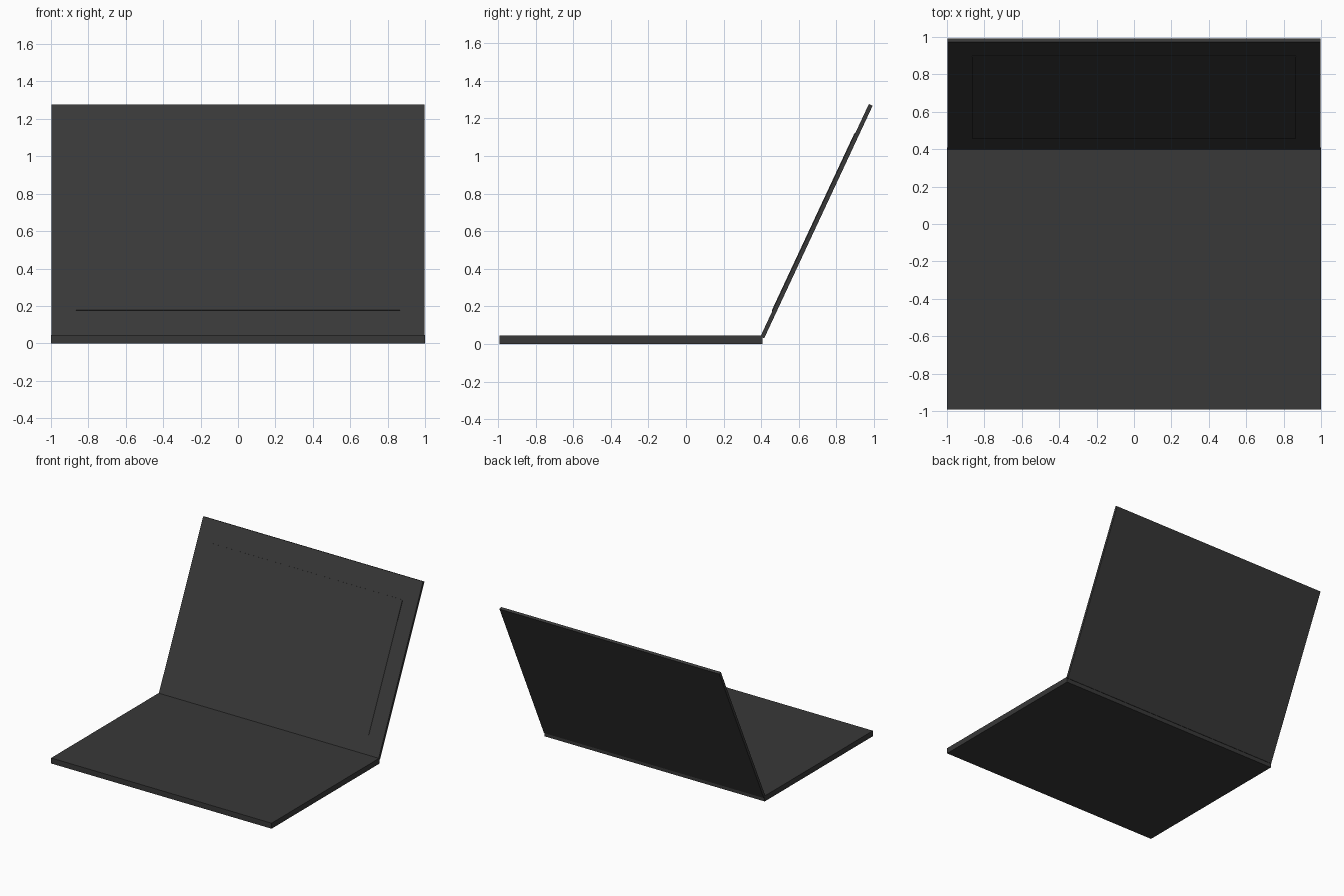
import bpy
import math
from mathutils import Matrix, Vector

if "Cube" in bpy.data.objects:
    bpy.data.objects.remove(bpy.data.objects["Cube"])

# one dark grey for the whole laptop
grey = bpy.data.materials.new("charcoal_grey")
grey.diffuse_color = (0.04, 0.04, 0.04, 1)
grey.use_nodes = True
grey.node_tree.nodes["Principled BSDF"].inputs["Base Color"].default_value = grey.diffuse_color


def box(name, lo, hi, frame=Matrix.Identity(4)):
    """Box between two corners, placed in a local frame."""
    bpy.ops.mesh.primitive_cube_add(size=1)
    ob = bpy.context.object
    ob.name = name
    lo, hi = Vector(lo), Vector(hi)
    size = hi - lo
    ob.data.transform(frame @ Matrix.Translation((lo + hi) / 2)
                      @ Matrix.Diagonal((*size, 1)))
    ob.data.materials.append(grey)
    return ob


# keyboard base
box("base", (-1, -0.993, 0), (1, 0.408, 0.045))

# lid frame: origin at the lower rear edge, local z runs up the tilted lid
hinge = Matrix.Translation((0, 0.416, 0.03)) @ Matrix.Rotation(math.radians(-25), 4, 'X')
thick = 0.022
box("lid", (-0.997, -thick, 0), (0.997, 0, 1.365), hinge)

# thin raised screen panel on the inner face of the lid
box("screen", (-0.865, -thick - 0.004, 0.15), (0.865, -thick + 0.002, 1.19), hinge)
